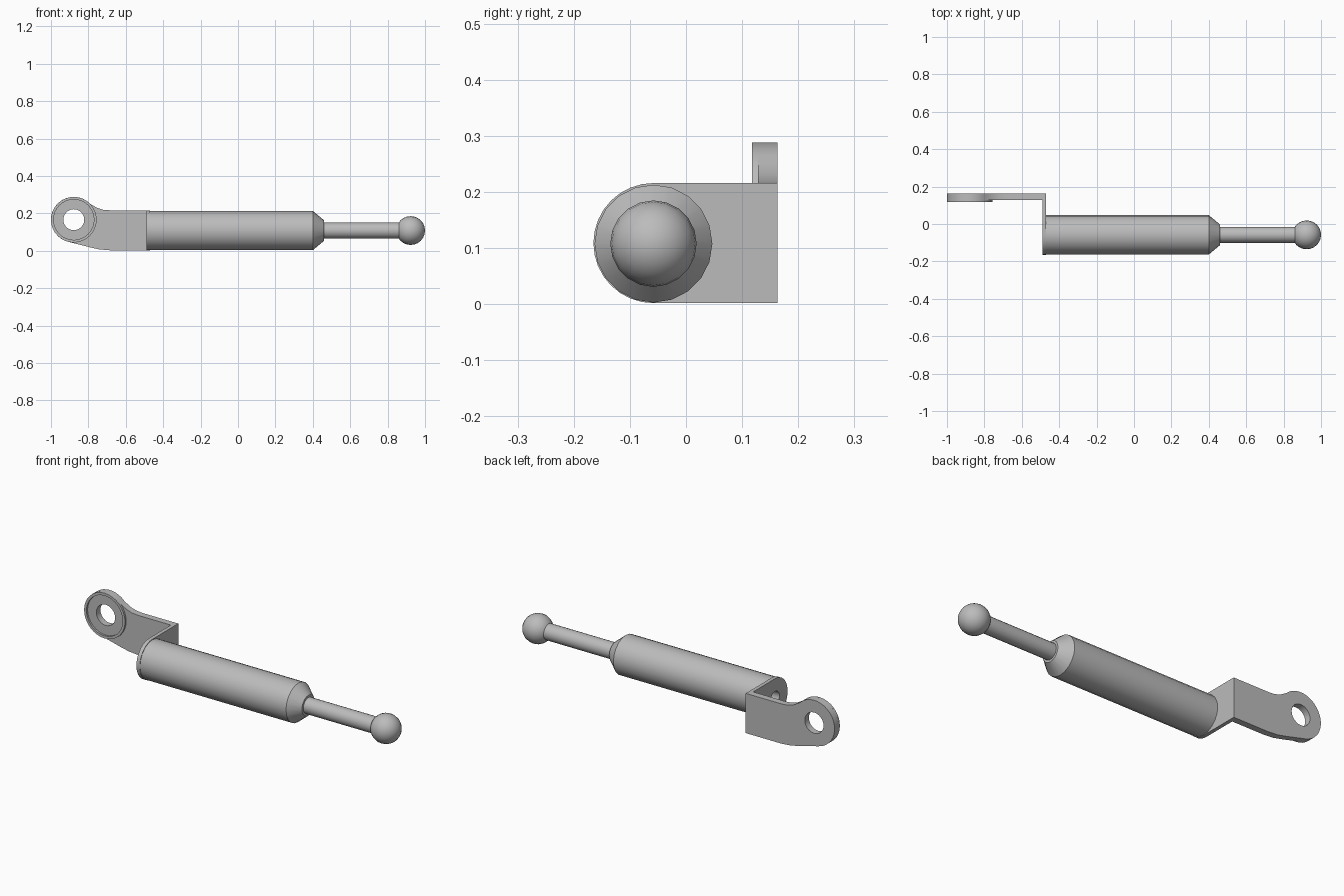
import bpy, bmesh
from math import sin, cos, pi, radians
from mathutils import Matrix, Vector

cube = bpy.data.objects.get("Cube")
if cube:
    bpy.data.objects.remove(cube)

grey = bpy.data.materials.new("plain_grey")
grey.use_nodes = True
COLOUR = (0.5, 0.5, 0.5, 1)
grey.diffuse_color = COLOUR
grey.node_tree.nodes["Principled BSDF"].inputs["Base Color"].default_value = COLOUR

AXIS_Y, AXIS_Z = -0.058, 0.108      # centre line of the tube and rod
EYE = (-0.878, 0.166)               # centre of the mounting eye (x, z)
SIDES = 20


def finish(name, mesh):
    """Smooth shading with sharp corners, one material."""
    mesh.materials.clear()
    mesh.materials.append(grey)
    mesh.shade_smooth()
    mesh.set_sharp_from_angle(angle=radians(32))
    obj = bpy.data.objects.new(name, mesh)
    bpy.context.collection.objects.link(obj)
    return obj


def lathe(name, profile):
    """Spin (x, radius) points about the centre line."""
    bm = bmesh.new()
    verts = [bm.verts.new((x, AXIS_Y, AXIS_Z + r)) for x, r in profile]
    edges = [bm.edges.new(pair) for pair in zip(verts, verts[1:])]
    bmesh.ops.spin(bm, geom=verts + edges, cent=(0, AXIS_Y, AXIS_Z),
                   axis=(1, 0, 0), angle=2 * pi, steps=SIDES)
    bmesh.ops.remove_doubles(bm, verts=bm.verts, dist=0.0005)
    bmesh.ops.recalc_face_normals(bm, faces=bm.faces)
    mesh = bpy.data.meshes.new(name)
    bm.to_mesh(mesh)
    bm.free()
    return finish(name, mesh)


def arc(centre, radius, start=0, end=360, steps=32):
    count = steps if end - start == 360 else steps + 1
    angles = [radians(start + (end - start) * i / steps) for i in range(count)]
    return [(centre[0] + radius * cos(a), centre[1] + radius * sin(a)) for a in angles]


def plate(name, loops, thickness, matrix):
    """Flat plate from an outline and optional hole loops."""
    curve = bpy.data.curves.new(name + "_outline", 'CURVE')
    curve.dimensions = '2D'
    curve.fill_mode = 'BOTH'
    curve.extrude = thickness / 2
    for loop in loops:
        spline = curve.splines.new('POLY')
        spline.points.add(len(loop) - 1)
        for point, (u, v) in zip(spline.points, loop):
            point.co = (u, v, 0, 1)
        spline.use_cyclic_u = True
    temp = bpy.data.objects.new(name + "_temp", curve)
    bpy.context.collection.objects.link(temp)
    graph = bpy.context.evaluated_depsgraph_get()
    mesh = bpy.data.meshes.new_from_object(temp.evaluated_get(graph))
    bpy.data.objects.remove(temp)
    bm = bmesh.new()
    bm.from_mesh(mesh)
    bmesh.ops.remove_doubles(bm, verts=bm.verts, dist=0.0003)
    bm.transform(matrix)
    bmesh.ops.recalc_face_normals(bm, faces=bm.faces)
    bm.to_mesh(mesh)
    bm.free()
    mesh.name = name
    return finish(name, mesh)


def facing_front(y):
    return Matrix.Translation((0, y, 0)) @ Matrix.Rotation(pi / 2, 4, 'X')


def facing_side(x):
    turn = Matrix(((0, 0, 1), (1, 0, 0), (0, 1, 0))).to_4x4()
    return Matrix.Translation((x, 0, 0)) @ turn


# Tube with a shallow bore at the back and a tapered nose
lathe("damper_tube", [(-0.44, 0), (-0.44, 0.038), (-0.47, 0.038), (-0.47, 0.105),
                      (0.40, 0.105), (0.46, 0.055), (0.46, 0)])

# Rod and ball end
lathe("piston_rod", [(0.45, 0.043), (0.87, 0.043)])
lathe("ball_end", [(0.923 - 0.077 * cos(pi * i / 12), 0.077 * sin(pi * i / 12))
                   for i in range(13)])

# Round-ended bracket behind the tube
centre = (AXIS_Y, AXIS_Z + 0.001)
bracket = arc(centre, 0.107, 90, 270, 16) + [(0.128, 0.002), (0.128, 0.216)]
plate("bracket_plate", [bracket, arc(centre, 0.038, steps=20)], 0.02, facing_side(-0.48))

# Side arm flowing into the eye
arm = [(-0.47, 0.002), (-0.47, 0.216), (-0.68, 0.216), (-0.72, 0.219), (-0.755, 0.23)]
arm += arc(EYE, 0.122, 44, 258, 20)
arm += [(-0.79, 0.018), (-0.74, 0.007), (-0.68, 0.002)]
hole = arc(EYE, 0.056, steps=24)
plate("side_arm", [arm, hole], 0.035, facing_front(0.1455))

# Raised rim around the eye
plate("eye_rim", [arc(EYE, 0.122), arc(EYE, 0.108)], 0.01, facing_front(0.123))
